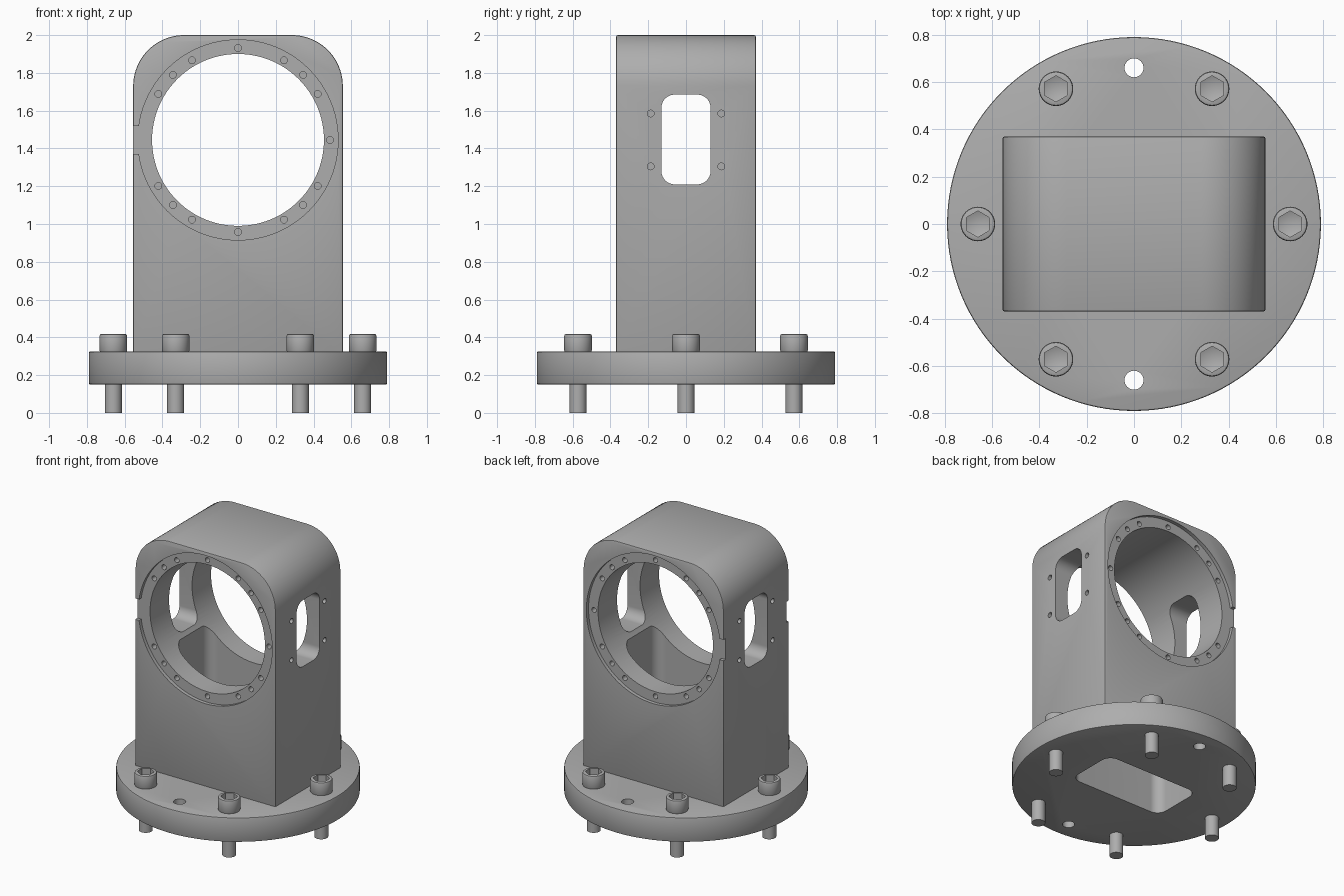
import bpy, bmesh
from math import sin, cos, pi, radians
from mathutils import Vector

if "Cube" in bpy.data.objects:
    bpy.data.objects.remove(bpy.data.objects["Cube"])

grey = bpy.data.materials.new("machined grey")
grey.use_nodes = True
colour = (0.42, 0.42, 0.42, 1)
grey.diffuse_color = colour
grey.node_tree.nodes["Principled BSDF"].inputs["Base Color"].default_value = colour

BORE_Z = 1.445
HALF_X, HALF_Y = 0.555, 0.37
BASE_LOW, BASE_TOP = 0.15, 0.325


def circle(u, v, r, n=32, turn=0):
    return [(u + r * cos(turn + 2 * pi * i / n), v + r * sin(turn + 2 * pi * i / n)) for i in range(n)]


def rounded(u0, u1, v0, v1, r_low, r_high, n=14):
    """Rectangle outline with its own radius for the lower and upper corners."""
    pts = []
    corners = ((u1, v1, r_high), (u0, v1, r_high), (u0, v0, r_low), (u1, v0, r_low))
    for k, (u, v, r) in enumerate(corners):
        if r == 0:
            pts.append((u, v))
            continue
        cu = u - r if u == u1 else u + r
        cv = v - r if v == v1 else v + r
        for i in range(n + 1):
            a = (k + i / n) * pi / 2
            pts.append((cu + r * cos(a), cv + r * sin(a)))
    return pts


def prism(name, outlines, axis, low, high):
    """Extrude one or more closed outlines along an axis."""
    place = {"x": lambda u, v, w: (w, u, v),
             "y": lambda u, v, w: (u, w, v),
             "z": lambda u, v, w: (u, v, w)}[axis]
    bm = bmesh.new()
    for pts in outlines:
        ends = [[bm.verts.new(place(u, v, w)) for u, v in pts] for w in (low, high)]
        bm.faces.new(ends[0])
        bm.faces.new(ends[1])
        for i in range(len(pts)):
            j = (i + 1) % len(pts)
            bm.faces.new((ends[0][i], ends[0][j], ends[1][j], ends[1][i]))
    bmesh.ops.recalc_face_normals(bm, faces=bm.faces)
    mesh = bpy.data.meshes.new(name)
    bm.to_mesh(mesh)
    bm.free()
    mesh.materials.append(grey)
    obj = bpy.data.objects.new(name, mesh)
    bpy.context.collection.objects.link(obj)
    return obj


def activate(obj):
    bpy.ops.object.select_all(action="DESELECT")
    obj.select_set(True)
    bpy.context.view_layer.objects.active = obj


def bevel(obj, width):
    activate(obj)
    mod = obj.modifiers.new("edge break", "BEVEL")
    mod.width, mod.segments = width, 2
    mod.limit_method, mod.angle_limit = "ANGLE", radians(40)
    bpy.ops.object.modifier_apply(modifier=mod.name)


def boolean(obj, tool, operation="DIFFERENCE"):
    activate(obj)
    mod = obj.modifiers.new("cut", "BOOLEAN")
    mod.operation, mod.solver, mod.object = operation, "EXACT", tool
    bpy.ops.object.modifier_apply(modifier=mod.name)
    bpy.data.objects.remove(tool)


def smooth(obj):
    activate(obj)
    bpy.ops.object.shade_smooth_by_angle(angle=radians(30))


def cavity():
    return prism("cavity_cutter", [rounded(-0.37, 0.37, -0.19, 0.19, 0.07, 0.07)], "z", 0, BORE_Z)


# Housing block with rounded shoulders
housing = prism("housing", [rounded(-HALF_X, HALF_X, BASE_TOP - 0.02, 2, 0, 0.27, 20)],
                "y", -HALF_Y, HALF_Y)
bevel(housing, 0.008)

# Main bore and lower cavity
boolean(housing, prism("bore_cutter", [circle(0, BORE_Z, 0.455, 96)], "y", -1, 1))
boolean(housing, cavity())

# Side windows
boolean(housing, prism("window_cutter", [rounded(-0.13, 0.13, 1.21, 1.685, 0.07, 0.07)], "x", -1, 1))

# Shallow ring seats, side notches and screw holes on both bore faces
ring_angles = [a for a in range(0, 360, 15) if a % 90 in (0, 30, 45, 60) and a != 180]
ring_holes = [circle(0.487 * cos(radians(a)), BORE_Z + 0.487 * sin(radians(a)), 0.018, 16)
              for a in ring_angles]
for side in (-1, 1):
    seat, deep, out = side * (HALF_Y - 0.025), side * (HALF_Y - 0.07), side * 0.5
    boolean(housing, prism("seat_cutter", [circle(0, BORE_Z, 0.53, 96)], "y", seat, out))
    notch = rounded(-0.7, -0.45, BORE_Z - 0.075, BORE_Z + 0.075, 0, 0)
    boolean(housing, prism("notch_cutter", [notch], "y", seat, out))
    boolean(housing, prism("ring_hole_cutter", ring_holes, "y", deep, out))

    # Four small holes around each window
    window_holes = [circle(y, z, 0.018, 16) for y in (-0.187, 0.187) for z in (1.305, 1.585)]
    boolean(housing, prism("window_hole_cutter", window_holes, "x",
                           side * (HALF_X - 0.05), side * 0.7))
smooth(housing)

# Round base flange with two dowel holes
base = prism("base_flange", [circle(0, 0, 0.79, 128)], "z", BASE_LOW, BASE_TOP)
bevel(base, 0.008)
boolean(base, cavity())
boolean(base, prism("dowel_cutter", [circle(0, y, 0.04) for y in (-0.66, 0.66)], "z", 0, 1))
smooth(base)

# Socket-head screw: rounded head, hexagonal socket with drill point, shank
HEAD_TOP = 0.418
screw = prism("screw_1", [circle(0, 0, 0.073, 40)], "z", BASE_TOP - 0.005, HEAD_TOP)
bevel(screw, 0.01)
socket = prism("socket_cutter", [circle(0, 0, 0.055, 6, pi / 2)], "z", HEAD_TOP - 0.05, 0.5)
bm = bmesh.new()
bm.from_mesh(socket.data)
bm.faces.ensure_lookup_table()
floor = min(bm.faces, key=lambda f: f.calc_center_median().z)
tip = bmesh.ops.poke(bm, faces=[floor])["verts"][0]
tip.co.z -= 0.022
bm.to_mesh(socket.data)
bm.free()
boolean(screw, socket)
boolean(screw, prism("shank", [circle(0, 0, 0.045, 32)], "z", 0, BASE_TOP + 0.01), "UNION")
smooth(screw)

# Six screws on the bolt circle
for i in range(6):
    obj = screw
    if i:
        obj = bpy.data.objects.new(f"screw_{i + 1}", screw.data)
        bpy.context.collection.objects.link(obj)
    obj.location = Vector((0.66 * cos(i * pi / 3), 0.66 * sin(i * pi / 3), 0))
